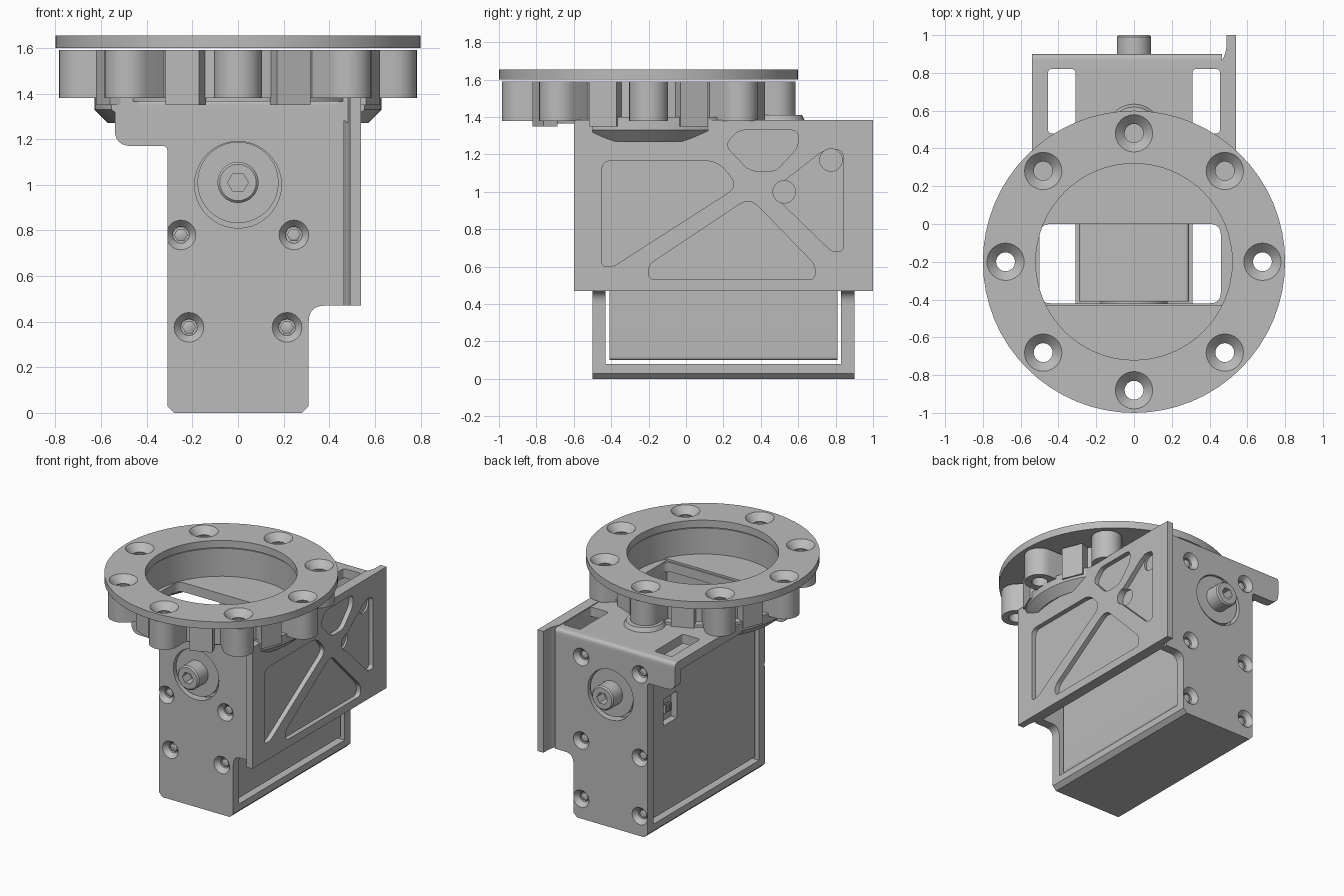
import bpy, bmesh, math
from mathutils import Vector

if "Cube" in bpy.data.objects:
    bpy.data.objects.remove(bpy.data.objects["Cube"])

grey = bpy.data.materials.new("machined_grey")
grey.diffuse_color = (0.5, 0.5, 0.5, 1)
grey.use_nodes = True
grey.node_tree.nodes["Principled BSDF"].inputs["Base Color"].default_value = grey.diffuse_color
RC = (0.0, -0.2)          # centre of the mounting ring
MID = 0.2                 # front and back plates mirror about this y


def put(axis, u, v, t):
    return {'x': (t, u, v), 'y': (u, t, v), 'z': (u, v, t)}[axis]


def finish(name, bm):
    bmesh.ops.recalc_face_normals(bm, faces=bm.faces[:])
    me = bpy.data.meshes.new(name)
    bm.to_mesh(me)
    bm.free()
    me.materials.append(grey)
    ob = bpy.data.objects.new(name, me)
    bpy.context.collection.objects.link(ob)
    return ob


def rounded(pts, n=6):
    """Corner points (u, v, radius) become a filleted outline."""
    out = []
    for i, p in enumerate(pts):
        c = Vector(p[:2])
        r = p[2] if len(p) > 2 else 0
        if r == 0:
            out.append(c)
            continue
        a = Vector(pts[i - 1][:2]) - c
        b = Vector(pts[(i + 1) % len(pts)][:2]) - c
        r = min(r, 0.45 * a.length, 0.45 * b.length)
        a, b = c + a.normalized() * r, c + b.normalized() * r
        for k in range(n + 1):
            t = k / n
            out.append(a * (1 - t) ** 2 + c * 2 * t * (1 - t) + b * t * t)
    return out


def prism(name, pts, axis, t0, t1):
    bm = bmesh.new()
    pts = rounded(pts)
    a = [bm.verts.new(put(axis, p[0], p[1], t0)) for p in pts]
    b = [bm.verts.new(put(axis, p[0], p[1], t1)) for p in pts]
    bm.faces.new(a)
    bm.faces.new(b[::-1])
    for i in range(len(a)):
        bm.faces.new((a[i - 1], a[i], b[i], b[i - 1]))
    return finish(name, bm)


def rect(u0, v0, u1, v1, r=0):
    return [(u0, v0, r), (u1, v0, r), (u1, v1, r), (u0, v1, r)]


def lathe(name, prof, axis, u, v, n=32, closed=False):
    """Turn a (radius, position) profile around a line through (u, v)."""
    bm = bmesh.new()
    rings = [[bm.verts.new(put(axis, u + r * math.cos(2 * math.pi * k / n),
                               v + r * math.sin(2 * math.pi * k / n), t))
              for k in range(n)] for r, t in prof]
    pairs = list(zip(rings, rings[1:]))
    if closed:
        pairs.append((rings[-1], rings[0]))
    else:
        bm.faces.new(rings[0])
        bm.faces.new(rings[-1])
    for a, b in pairs:
        for k in range(n):
            bm.faces.new((a[k - 1], a[k], b[k], b[k - 1]))
    return finish(name, bm)


def cut(ob, *cutters):
    bpy.context.view_layer.objects.active = ob
    for c in cutters:
        m = ob.modifiers.new("cut", 'BOOLEAN')
        m.operation = 'DIFFERENCE'
        m.solver = 'EXACT'
        m.object = c
        bpy.ops.object.modifier_apply(modifier=m.name)
        bpy.data.objects.remove(c)


# Mounting ring with eight countersunk holes
ring = lathe("mounting_ring", [(0.52, 1.6), (0.8, 1.6), (0.8, 1.655), (0.52, 1.655)],
             'z', *RC, n=64, closed=True)
spots = [(RC[0] + 0.68 * math.cos(k * math.pi / 4), RC[1] + 0.68 * math.sin(k * math.pi / 4))
         for k in range(8)]
cut(ring, *[lathe("sink", [(0.05, 1.55), (0.05, 1.605), (0.1, 1.656), (0.1, 1.7)], 'z', x, y, 24)
            for x, y in spots])

# Adapter below the ring: wall, front floor, screw lobes and ribs between them
lathe("adapter_wall", [(0.53, 1.38), (0.575, 1.38), (0.575, 1.59), (0.53, 1.59)],
      'z', *RC, n=64, closed=True)
floor = lathe("adapter_floor", [(0.55, 1.365), (0.55, 1.395)], 'z', *RC, n=64)
cut(floor, prism("back_trim", rect(-1, -0.43, 1, 1), 'z', 1.2, 1.5))
for k, (x, y) in enumerate(spots):
    ang = k * math.pi / 4

    def turn(r, s, a):
        return (RC[0] + r * math.cos(a) - s * math.sin(a), RC[1] + r * math.sin(a) + s * math.cos(a))
    arc = [turn(0.68 + 0.105 * math.cos(t), 0.105 * math.sin(t), ang)
           for t in [math.pi * (i / 12 - 0.5) for i in range(13)]]
    lobe = prism("screw_lobe", arc + [turn(0.56, 0.105, ang), turn(0.56, -0.105, ang)], 'z', 1.38, 1.59)
    cut(lobe, lathe("bore", [(0.055, 1.3), (0.055, 1.7)], 'z', x, y, 24))
    a2 = ang + math.pi / 8
    prism("adapter_rib", [turn(0.56, -0.08, a2), turn(0.64, -0.08, a2),
                          turn(0.64, 0.08, a2), turn(0.56, 0.08, a2)], 'z', 1.35, 1.59)
flange = lathe("adapter_flange", [(0.53, 1.3), (0.57, 1.27), (0.63, 1.33), (0.63, 1.4), (0.53, 1.4)],
               'z', *RC, n=64, closed=True)
cut(flange, prism("front_trim", rect(-1, -1.2, 1, -0.5), 'z', 1.2, 1.5))
lathe("back_lug", [(0.15, 1.37), (0.13, 1.41)], 'z', 0, 0.49, 24)

# Front and back bracket plates, mirrored about the middle
outline = [(-0.28, 0), (0.28, 0), (0.31, 0.03), (0.31, 0.47, 0.1), (0.465, 0.47),
           (0.465, 1.33), (-0.54, 1.33), (-0.54, 1.17, 0.09), (-0.31, 1.17, 0.02), (-0.31, 0.03)]
front_screws = [(-0.25, 0.78), (0.245, 0.78), (-0.215, 0.375), (0.215, 0.375)]
back_screws = [(s * 0.245, z) for s in (-1, 1) for z in (0.15, 0.59, 1.22)]
for side, s, screws in (("front", -1, front_screws), ("back", 1, back_screws)):
    def Y(d):                       # distance outward from the middle
        return MID + s * d
    plate = prism(side + "_plate", outline, 'y', Y(0.63), Y(0.7))
    cut(plate, lathe("hole", [(0.19, Y(0.5)), (0.19, Y(0.8))], 'y', 0, 1.0, 40),
        *[lathe("sink", [(0.036, Y(0.64)), (0.036, Y(0.665)), (0.066, Y(0.701)), (0.066, Y(0.75))],
                'y', x, z, 20) for x, z in screws])
    for x, z in screws:
        lathe(side + "_screw", [(0.03, Y(0.635)), (0.03, Y(0.66)), (0.02, Y(0.665))], 'y', x, z, 6)
    lathe(side + "_horn", [(0.178, Y(0.58)), (0.178, Y(0.685))], 'y', 0, 1.01, 40)
    hub = lathe(side + "_hub", [(0.09, Y(0.65)), (0.09, Y(0.79)), (0.08, Y(0.8))], 'y', 0, 1.01)
    cut(hub, lathe("socket", [(0.045, Y(0.72)), (0.045, Y(0.9))], 'y', 0, 1.01, 6))

# Bottom plate with chamfered edges
prism("bottom_plate", [(-0.28, 0), (0.28, 0), (0.31, 0.03), (0.31, 0.08), (-0.31, 0.08), (-0.31, 0.03)],
      'y', -0.45, 0.85)

# Top plate with rounded bends and windows
top = prism("top_plate", [(-0.5, 1.31), (0.9, 1.31), (0.9, 1.38, 0.05), (-0.5, 1.38, 0.05)],
            'x', -0.54, 0.465)
cut(top, prism("window", rect(-0.5, -0.42, 0.46, 0, 0.06), 'z', 1.2, 1.5),
    *[prism("window", rect(min(s * 0.31, s * 0.455), 0.48, max(s * 0.31, s * 0.455), 0.82, 0.02),
            'z', 1.2, 1.5) for s in (-1, 1)])

# Motor body with a connector socket
motor = prism("motor_body", rect(-0.29, 0.1, 0.29, 1.2, 0.02), 'y', -0.41, 0.81)
cut(motor, prism("socket", rect(0.52, 0.76, 0.68, 0.96), 'x', -0.4, -0.24))
for y in (0.57, 0.6, 0.63):
    prism("connector_pin", rect(y - 0.008, 0.83, y + 0.008, 0.89), 'x', -0.25, -0.275)

# Side plate with lipped ends and lightening pockets
lip = [(0.46, -0.45), (0.49, -0.52, 0.03), (0.49, -0.6), (0.54, -0.6),
       (0.54, 1.0), (0.49, 1.0), (0.49, 0.92, 0.03), (0.46, 0.85)]
side_plate = prism("side_plate", lip, 'z', 0.47, 1.385)
pockets = [
    [(-0.45, 1.165, 0.05), (0.17, 1.165, 0.07), (0.28, 1.03, 0.07), (-0.39, 0.6, 0.05), (-0.45, 0.6, 0.04)],
    [(0.34, 0.97, 0.07), (0.69, 0.61, 0.05), (0.69, 0.53, 0.04), (-0.2, 0.53, 0.04), (-0.2, 0.61, 0.04)],
    [(0.45, 1.0, 0.06), (0.74, 1.225, 0.05), (0.84, 1.225, 0.04), (0.84, 0.68, 0.05), (0.78, 0.68, 0.05)],
    [(0.21, 1.25, 0.04), (0.28, 1.33, 0.04), (0.6, 1.33, 0.05), (0.6, 1.24, 0.04),
     (0.48, 1.11, 0.04), (0.34, 1.11, 0.05)]]
cut(side_plate, *[prism("pocket", p, 'x', 0.505, 0.6) for p in pockets],
    *[lathe("hole", [(0.06, 0.49), (0.06, 0.6)], 'x', y, z, 24) for y, z in ((0.525, 1.0), (0.775, 1.17))])

# Smooth the round parts, keep edges sharp
for ob in bpy.data.objects:
    ob.select_set(True)
bpy.context.view_layer.objects.active = ring
bpy.ops.object.shade_smooth_by_angle(angle=math.radians(30))
